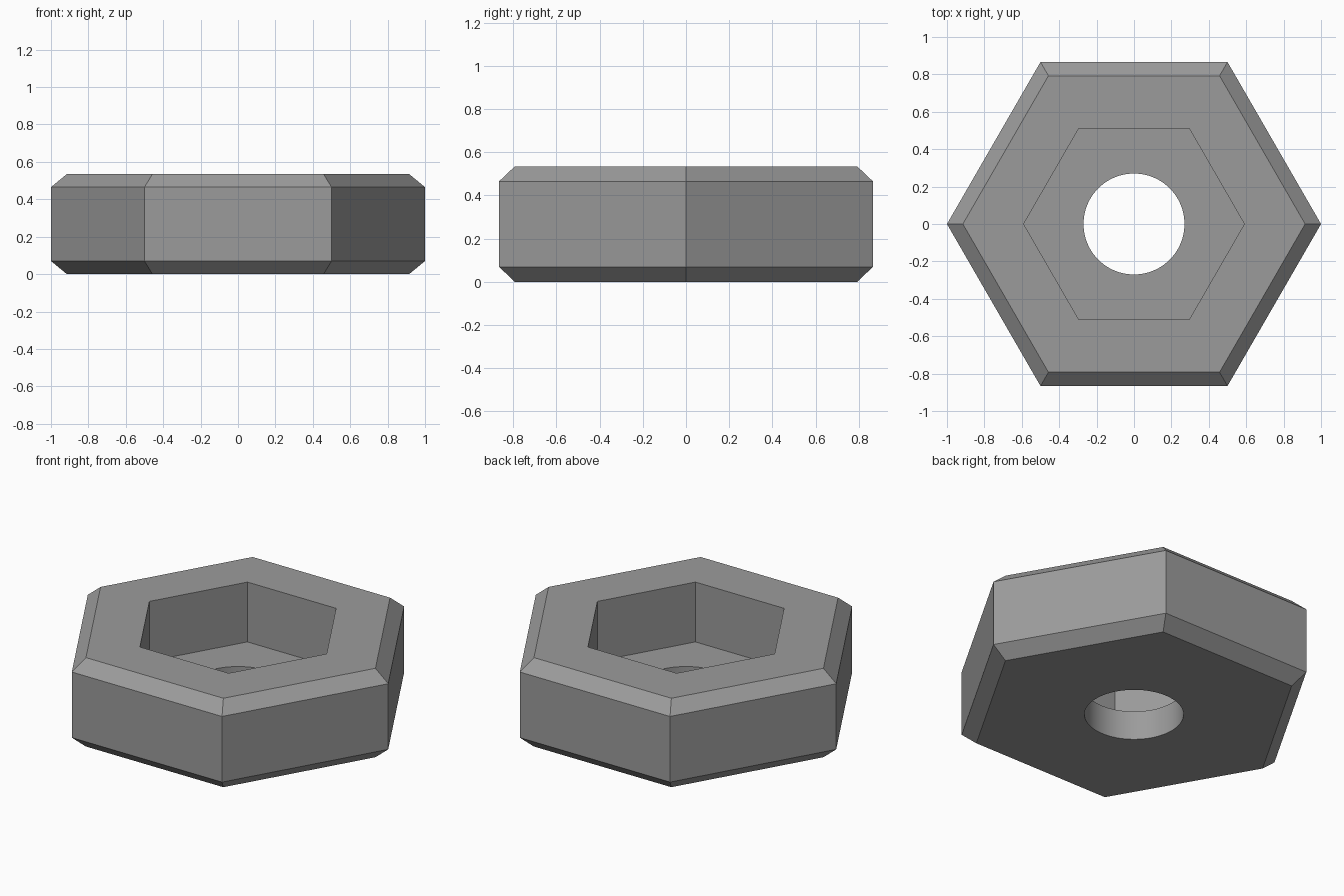
import bpy, bmesh, math

if "Cube" in bpy.data.objects:
    bpy.data.objects.remove(bpy.data.objects["Cube"])

SIDES, SEG = 6, 16            # hexagon sides, hole segments per side
HOLE_R = 0.27

bm = bmesh.new()


def ring(count, radius, z):
    return [bm.verts.new((radius * math.cos(math.tau * i / count),
                          radius * math.sin(math.tau * i / count), z))
            for i in range(count)]


def bridge(a, b, smooth=False):
    n = len(a)
    for i in range(n):
        j = (i + 1) % n
        bm.faces.new((a[i], a[j], b[j], b[i])).smooth = smooth


def plate(hexagon, circle):
    # flat hexagon with a round opening, one face per side
    n = len(circle)
    for i in range(SIDES):
        arc = [circle[(i * SEG + k) % n] for k in range(SEG, -1, -1)]
        bm.faces.new([hexagon[i], hexagon[(i + 1) % SIDES]] + arc)


# Chamfered outside, top rim and hexagonal recess, from bottom to recess floor
profile = [(0.915, 0.0), (1.0, 0.07), (1.0, 0.465), (0.915, 0.535),
           (0.59, 0.535), (0.59, 0.175)]
rings = [ring(SIDES, r, z) for r, z in profile]
for a, b in zip(rings, rings[1:]):
    bridge(a, b)

# Round through hole with recess floor and underside
hole_top = ring(SIDES * SEG, HOLE_R, 0.175)
hole_bottom = ring(SIDES * SEG, HOLE_R, 0.0)
plate(rings[-1], hole_top)
plate(rings[0], hole_bottom)
bridge(hole_top, hole_bottom, True)
bmesh.ops.recalc_face_normals(bm, faces=bm.faces[:])

mesh = bpy.data.meshes.new("hex_nut")
bm.to_mesh(mesh)
bm.free()
nut = bpy.data.objects.new("hex_nut", mesh)
bpy.context.collection.objects.link(nut)

# Plain metal colour
steel = bpy.data.materials.new("steel_grey")
steel.diffuse_color = (0.33, 0.33, 0.33, 1)
steel.use_nodes = True
steel.node_tree.nodes["Principled BSDF"].inputs["Base Color"].default_value = steel.diffuse_color
mesh.materials.append(steel)

# Smooth hole wall, sharp everywhere else
bpy.context.view_layer.objects.active = nut
nut.select_set(True)
bpy.ops.object.shade_smooth_by_angle(angle=math.radians(30))
